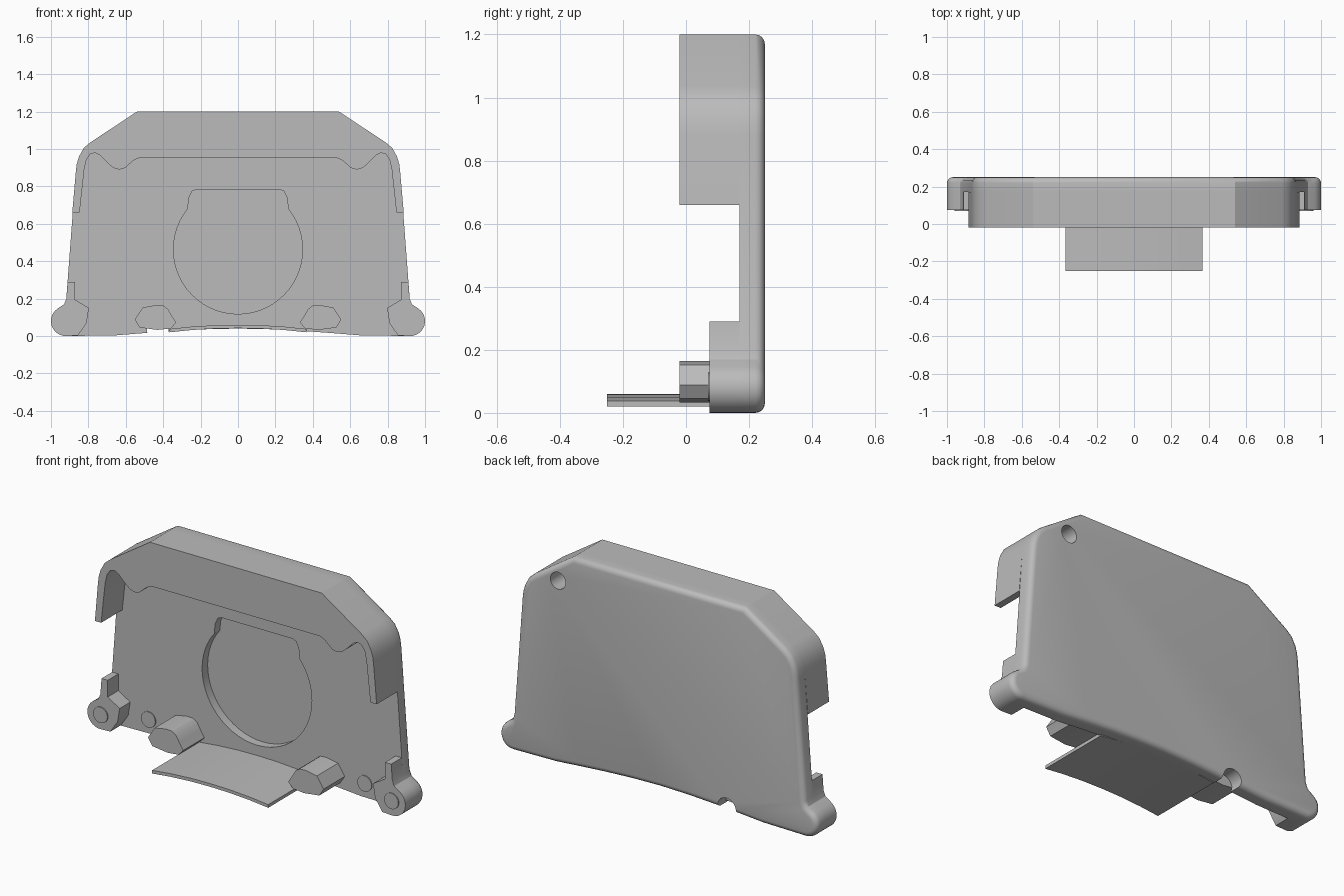
import bpy, bmesh
from math import sin, cos, radians

cube = bpy.data.objects.get("Cube")
if cube:
    bpy.data.objects.remove(cube)

grey = bpy.data.materials.new("plain grey")
grey.use_nodes = True
grey.diffuse_color = (0.5, 0.5, 0.5, 1)
grey.node_tree.nodes["Principled BSDF"].inputs["Base Color"].default_value = (0.5, 0.5, 0.5, 1)


def arc(cx, cz, r, a0, a1, n):
    steps = [radians(a0 + (a1 - a0) * i / n) for i in range(n + 1)]
    return [(cx + r * cos(a), cz + r * sin(a)) for a in steps]


def flip(pts):
    return [(-x, z) for x, z in reversed(pts)]


def prism(name, pts, y0, y1, round_back=0):
    """Extrude an x-z outline from y0 to y1, optionally rounding the back rim."""
    bm = bmesh.new()
    front = bm.faces.new([bm.verts.new((x, y0, z)) for x, z in pts])
    ext = bmesh.ops.extrude_face_region(bm, geom=[front], use_keep_orig=True)
    back = [v for v in ext["geom"] if isinstance(v, bmesh.types.BMVert)]
    bmesh.ops.translate(bm, verts=back, vec=(0, y1 - y0, 0))
    bmesh.ops.recalc_face_normals(bm, faces=bm.faces)
    if round_back:
        rim = [e for e in bm.edges if all(v in back for v in e.verts)]
        bmesh.ops.bevel(bm, geom=rim, offset=round_back, segments=4,
                        profile=0.5, affect='EDGES', clamp_overlap=True)
    mesh = bpy.data.meshes.new(name)
    bm.to_mesh(mesh)
    bm.free()
    obj = bpy.data.objects.new(name, mesh)
    bpy.context.collection.objects.link(obj)
    mesh.materials.append(grey)
    return obj


def activate(obj):
    bpy.ops.object.select_all(action='DESELECT')
    obj.select_set(True)
    bpy.context.view_layer.objects.active = obj


def cut(obj, pts, y0, y1):
    cutter = prism("cutter", pts, y0, y1)
    cutter.hide_render = True
    mod = obj.modifiers.new("cut", 'BOOLEAN')
    mod.operation, mod.solver, mod.object = 'DIFFERENCE', 'EXACT', cutter
    activate(obj)
    bpy.ops.object.modifier_apply(modifier=mod.name)
    bpy.data.objects.remove(cutter)


def circle(x, z, r):
    return arc(x, z, r, 0, 345, 23)


FRONT, MID, BACK = -0.02, 0.17, 0.25

# Outline pieces of the right half, from the top down
shoulder = [(0.54, 1.2), (0.79, 1.035), (0.825, 1.005), (0.85, 0.96), (0.862, 0.92), (0.867, 0.88)]
ear = arc(0.92, 0.08, 0.08, 55, -90, 12)
arch = [(0.65, 0.004), (0.5, 0.016), (0.35, 0.027), (0.18, 0.036)]
half = shoulder + [(0.918, 0.2), (0.93, 0.17)] + ear + arch

# Back plate with rounded back rim
plate = prism("back_plate", half + [(0, 0.04)] + flip(half), MID, BACK, 0.03)

# Round recess with a squared tab on top
tab = [(0.268, 0.69), (0.262, 0.74), (0.245, 0.775), (0.225, 0.783)]
recess = arc(0, 0.463, 0.345, -90, 39, 20) + tab
cut(plate, recess + flip(recess[1:]), MID - 0.05, MID + 0.05)

# Screw hole in the upper corner and notch in the lower edge
hole = circle(0.63, 1.045, 0.048)
cut(plate, hole, MID - 0.05, BACK + 0.1)
cut(plate, circle(-0.43, 0.035, 0.058), MID - 0.05, BACK + 0.1)

# Deep top rim with side legs and a wavy lower edge
wave = [(0.886, 0.66), (0.847, 0.66), (0.822, 0.89), (0.81, 0.945), (0.79, 0.972), (0.765, 0.98),
        (0.74, 0.968), (0.69, 0.918), (0.665, 0.898), (0.635, 0.89), (0.605, 0.898),
        (0.56, 0.938), (0.53, 0.952)]
side = shoulder + wave
rim = prism("top_rim", side + flip(side), FRONT, MID)
cut(rim, hole, 0.08, MID + 0.05)

lug_shape = ([(0.872, 0.29), (0.911, 0.29), (0.918, 0.2), (0.93, 0.17)] + ear
             + [(0.855, 0.003), (0.81, 0.07), (0.797, 0.15), (0.872, 0.195)])
clip_shape = [(0.33, 0.072), (0.355, 0.11), (0.375, 0.145), (0.4, 0.163), (0.44, 0.165),
              (0.51, 0.152), (0.552, 0.088), (0.525, 0.045), (0.43, 0.033), (0.36, 0.04)]
parts = [plate, rim]
for label, s in (("left", 1), ("right", -1)):
    def place(pts):
        return pts if s == 1 else flip(pts)
    # Corner lugs, bottom clips and low round bosses
    parts.append(prism(label + "_corner_lug", place(lug_shape), 0.075, MID))
    parts.append(prism(label + "_clip", place(clip_shape), FRONT, MID + 0.005))
    parts.append(prism(label + "_lug_boss", place(circle(0.915, 0.083, 0.045)), 0.069, 0.08))
    parts.append(prism(label + "_plate_boss", place(circle(0.68, 0.083, 0.045)), MID - 0.006, MID + 0.01))

# Thin arched tongue reaching forward
top = [(0.365, 0.038), (0.25, 0.05), (0.12, 0.058)]
low = [(x, z - 0.018) for x, z in top]
tongue = [(0, 0.06)] + top[::-1] + low + [(0, 0.042)] + flip(low) + flip(top[::-1])
parts.append(prism("front_tongue", tongue, -0.25, MID + 0.01))

for obj in parts:
    activate(obj)
    bpy.ops.object.shade_smooth_by_angle(angle=radians(30))
